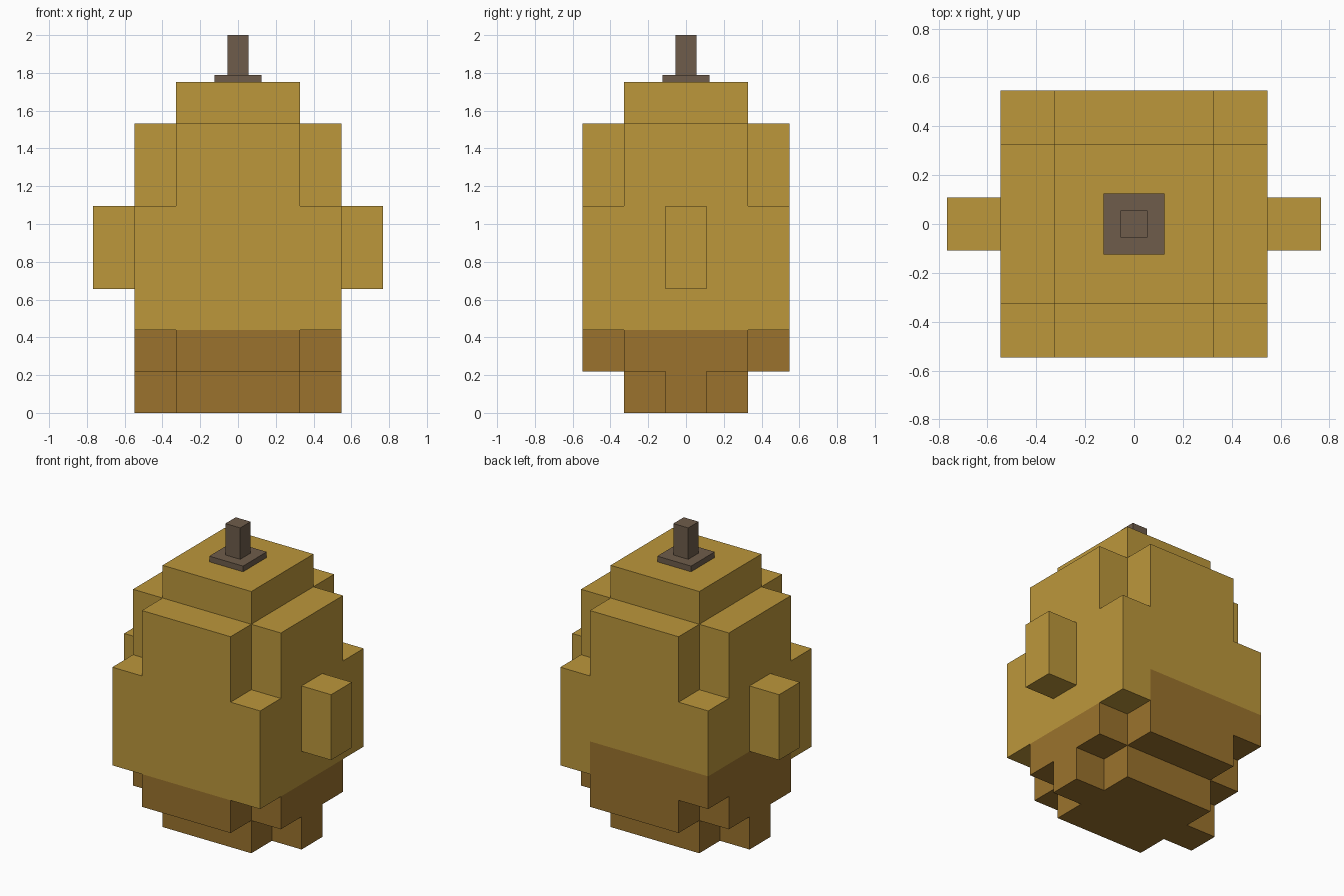
import bpy, bmesh, math
from mathutils import Vector

if "Cube" in bpy.data.objects:
    bpy.data.objects.remove(bpy.data.objects["Cube"])

U = 0.219  # edge of one block


def material(name, rgb):
    m = bpy.data.materials.new(name)
    m.diffuse_color = (*rgb, 1)
    m.use_nodes = True
    m.node_tree.nodes["Principled BSDF"].inputs["Base Color"].default_value = m.diffuse_color
    return m


gold = material("gold", (0.503, 0.309, 0.044))
brown = material("brown", (0.328, 0.171, 0.026))
stem_grey = material("stem_grey_brown", (0.156, 0.107, 0.070))


def add_object(name, bm, mat):
    me = bpy.data.meshes.new(name)
    bm.to_mesh(me)
    bm.free()
    me.materials.append(mat)
    bpy.context.collection.objects.link(bpy.data.objects.new(name, me))


def block(xr, yr, zr):
    """Set of grid cells; x and y are reaches from the middle cell."""
    return {(x, y, z) for x in range(-xr, xr + 1)
            for y in range(-yr, yr + 1) for z in range(*zr)}


def block_shell(name, cells, solid, mat):
    """Outer skin of the cells, leaving out faces that touch other cells."""
    bm = bmesh.new()
    for c in cells:
        for axis in range(3):
            for s in (-1, 1):
                n = Vector((0, 0, 0))
                n[axis] = s
                if tuple(int(a + b) for a, b in zip(c, n)) in solid:
                    continue
                t = Vector((0, 0, 0))
                t[(axis + 1) % 3] = 1
                b = n.cross(t)
                mid = Vector(c) + Vector((0, 0, 0.5)) + n / 2
                bm.faces.new([bm.verts.new((mid + t * i / 2 + b * j / 2) * U)
                              for i, j in ((-1, -1), (1, -1), (1, 1), (-1, 1))])
    bmesh.ops.remove_doubles(bm, verts=bm.verts, dist=0.001)
    bmesh.ops.dissolve_limit(bm, angle_limit=math.radians(1),
                             verts=bm.verts, edges=bm.edges)
    add_object(name, bm, mat)


def box(name, half, z0, z1, mat):
    bm = bmesh.new()
    bmesh.ops.create_cube(bm, size=1)
    bmesh.ops.scale(bm, vec=(2 * half, 2 * half, z1 - z0), verts=bm.verts)
    bmesh.ops.translate(bm, vec=(0, 0, (z0 + z1) / 2), verts=bm.verts)
    add_object(name, bm, mat)


# Stepped body: foot, lower cross, wide middle, upper cross, cap, side knobs
foot = block(1, 1, (0, 1)) | block(2, 0, (0, 1))
lower_cross = block(1, 2, (1, 2)) | block(2, 1, (1, 2))
middle = block(2, 2, (2, 5))
upper_cross = block(1, 2, (5, 7)) | block(2, 1, (5, 7))
cap = block(1, 1, (7, 8))
knobs = block(3, 0, (3, 5))
solid = foot | lower_cross | middle | upper_cross | cap | knobs

# Brown base, rising one block higher towards the back left
base = foot | lower_cross | {c for c in middle if c[2] == 2 and c[0] < 2 and c[1] > -2}
block_shell("base", base, solid, brown)
block_shell("body", solid - base, solid, gold)

# Stem on its square plate
box("stem_plate", 0.125, 8 * U, 1.79, stem_grey)
box("stem", 0.055, 1.79, 2.0, stem_grey)
